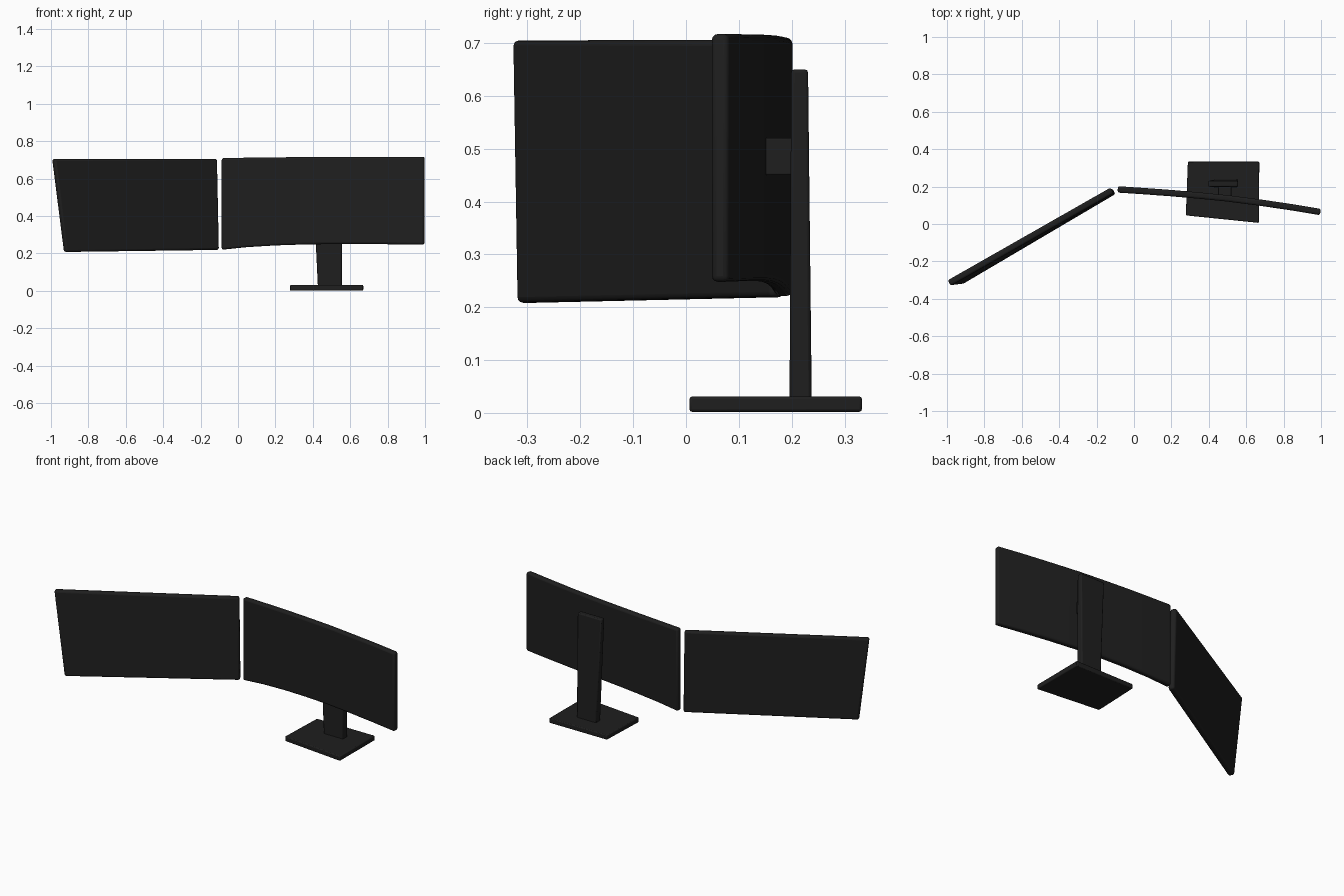
import bpy
import bmesh
from mathutils import Vector

if "Cube" in bpy.data.objects:
    bpy.data.objects.remove(bpy.data.objects["Cube"])

black = bpy.data.materials.new("matte_black")
black.diffuse_color = (0.0135, 0.0135, 0.0135, 1)
black.use_nodes = True
black.node_tree.nodes["Principled BSDF"].inputs["Base Color"].default_value = black.diffuse_color


def finish(name, bm, bevel, segments=3):
    bmesh.ops.recalc_face_normals(bm, faces=bm.faces)
    mesh = bpy.data.meshes.new(name)
    bm.to_mesh(mesh)
    bm.free()
    mesh.materials.append(black)
    ob = bpy.data.objects.new(name, mesh)
    bpy.context.collection.objects.link(ob)
    mod = ob.modifiers.new("soft_edges", "BEVEL")
    mod.width = bevel
    mod.segments = segments
    mod.limit_method = 'ANGLE'
    mod.angle_limit = 0.6
    bpy.ops.object.select_all(action='DESELECT')
    ob.select_set(True)
    bpy.context.view_layer.objects.active = ob
    bpy.ops.object.shade_smooth_by_angle(angle=0.6)
    return ob


def panel(name, stations, thick, bevel):
    """Slab through (top point, bottom point) stations, thickened sideways."""
    bm = bmesh.new()
    rings = []
    for i, pair in enumerate(stations):
        a = Vector(stations[max(i - 1, 0)][0])
        b = Vector(stations[min(i + 1, len(stations) - 1)][0])
        d = b - a
        n = Vector((-d.y, d.x, 0)).normalized() * thick / 2
        t, lo = Vector(pair[0]), Vector(pair[1])
        rings.append([bm.verts.new(p) for p in (t - n, t + n, lo + n, lo - n)])
    for r, s in zip(rings, rings[1:]):
        for k in range(4):
            bm.faces.new((r[k], r[(k + 1) % 4], s[(k + 1) % 4], s[k]))
    bm.faces.new(rings[0])
    bm.faces.new(rings[-1])
    return finish(name, bm, bevel)


def prism(name, bottom, top, z0, z1, bevel):
    """Four-sided block between two outlines."""
    bm = bmesh.new()
    lo = [bm.verts.new((x, y, z0)) for x, y in bottom]
    hi = [bm.verts.new((x, y, z1)) for x, y in top]
    bm.faces.new(lo)
    bm.faces.new(hi)
    for k in range(4):
        j = (k + 1) % 4
        bm.faces.new((lo[k], lo[j], hi[j], hi[k]))
    return finish(name, bm, bevel, 2)


def rect(x0, x1, y0, y1):
    return [(x0, y0), (x1, y0), (x1, y1), (x0, y1)]


# Gently curved main screen: x, y, top z, bottom z
curve = [(-0.087, 0.185, 0.71, 0.22), (0.05, 0.176, 0.712, 0.234),
         (0.2, 0.165, 0.714, 0.243), (0.35, 0.152, 0.715, 0.248),
         (0.5, 0.137, 0.716, 0.25), (0.67, 0.115, 0.716, 0.25),
         (0.84, 0.09, 0.717, 0.249), (0.997, 0.064, 0.717, 0.248)]
panel("main_screen", [((x, y, t), (x, y, b)) for x, y, t, b in curve], 0.034, 0.011)

# Angled side screen, outer edge leaning
panel("side_screen", [((-0.989, -0.316, 0.705), (-0.926, -0.308, 0.208)),
                      ((-0.117, 0.18, 0.706), (-0.107, 0.175, 0.219))], 0.034, 0.011)

# Stand
base = [(0.277, 0.046), (0.668, 0.006), (0.67, 0.333), (0.288, 0.333)]
prism("stand_base", base, base, 0.002, 0.031, 0.005)
prism("stand_column", rect(0.427, 0.555, 0.196, 0.238),
      rect(0.397, 0.555, 0.199, 0.231), 0.025, 0.65, 0.006)
# Bracket joining column and screen
prism("screen_bracket", rect(0.45, 0.52, 0.14, 0.205),
      rect(0.45, 0.52, 0.14, 0.205), 0.45, 0.52, 0.003)
